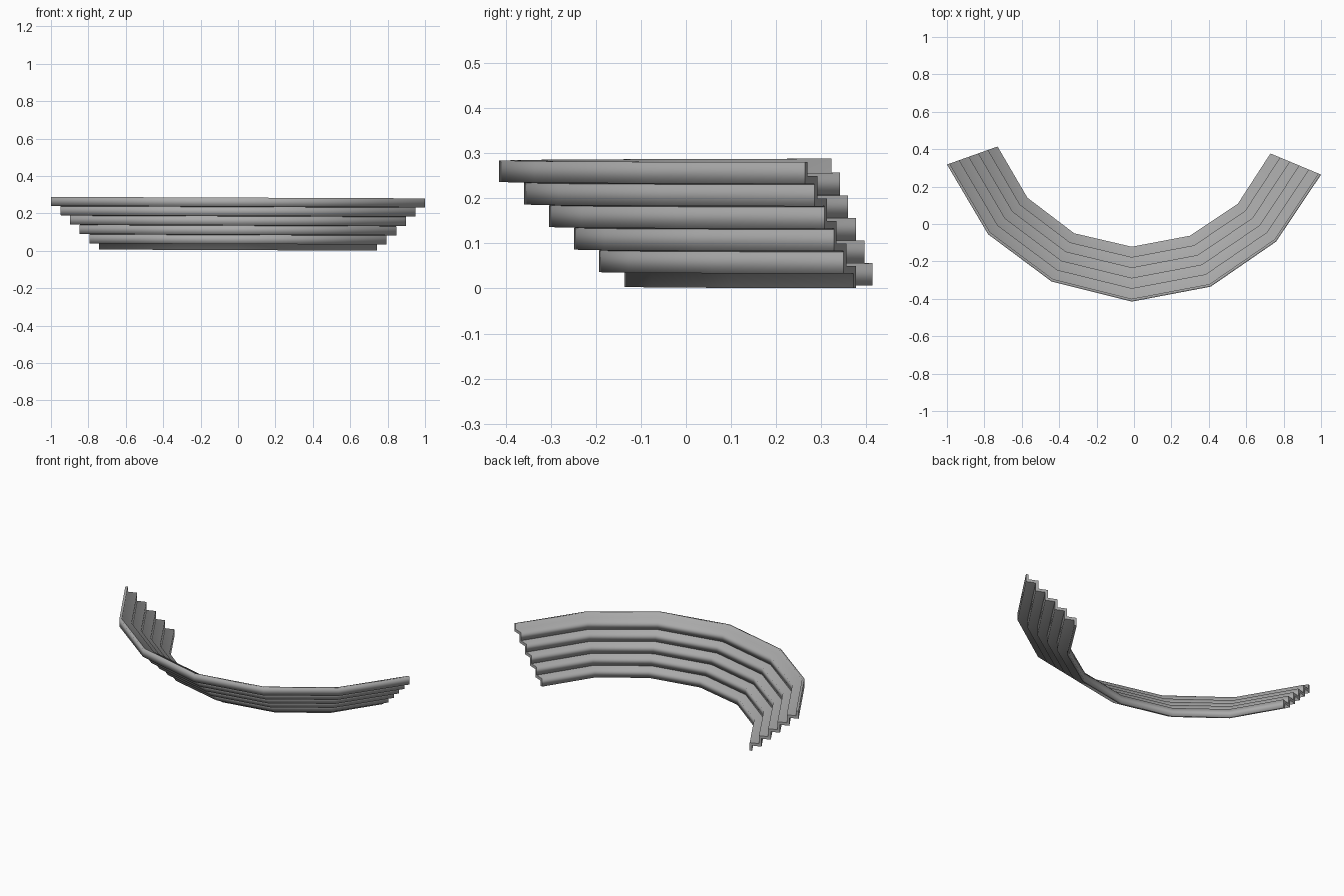
import bpy, bmesh

if "Cube" in bpy.data.objects:
    bpy.data.objects.remove(bpy.data.objects["Cube"])

# Curved path of the tiers: outermost and innermost edge at each bend
outer = [(-1.0, .318), (-.78, -.055), (-.44, -.308), (-.012, -.415),
         (.41, -.335), (.76, -.094), (1.0, .264)]
inner = [(-.73, .414), (-.57, .14), (-.32, -.05), (-.012, -.122),
         (.30, -.063), (.555, .107), (.73, .377)]
DEPTH, RUN, RISE, UNITS = .29, .055, .05, 5

# Z-shaped section of one tier: upright lip, flat tread, turned-down edge
# (distance inward, height)
section = [(0, .283), (0, .235), (.0555, .235), (.0555, .2025),
           (.0705, .2025), (.0705, .252), (.015, .252), (.015, .283)]

grey = bpy.data.materials.new("dark_grey")
grey.diffuse_color = (.4, .4, .4, 1)
grey.use_nodes = True
grey.node_tree.nodes["Principled BSDF"].inputs["Base Color"].default_value = grey.diffuse_color


def make_tier(i):
    """Sweep the section along the bends, one step lower and further in."""
    bm = bmesh.new()
    rings = []
    for (ox, oy), (ix, iy) in zip(outer, inner):
        ring = []
        for d, z in section:
            t = min(d + i * RUN, DEPTH + .001) / DEPTH
            x, y = ox + (ix - ox) * t, oy + (iy - oy) * t
            ring.append(bm.verts.new((x, y, z - i * RISE - .004 * x + .001)))
        rings.append(ring)
    n = len(section)
    for a, b in zip(rings, rings[1:]):
        for k in range(n):
            m = (k + 1) % n
            bm.faces.new((a[k], a[m], b[m], b[k]))
    # Flat end caps
    caps = [bm.faces.new(rings[0]), bm.faces.new(rings[-1][::-1])]
    bmesh.ops.recalc_face_normals(bm, faces=bm.faces)
    # Soft shading over every corner except the caps
    for f in bm.faces:
        f.smooth = True
    for c in caps:
        for e in c.edges:
            e.smooth = False
    me = bpy.data.meshes.new("tier")
    bm.to_mesh(me)
    bm.free()
    me.materials.append(grey)
    ob = bpy.data.objects.new(f"tier_{i + 1}", me)
    bpy.context.collection.objects.link(ob)


for i in range(UNITS):
    make_tier(i)
